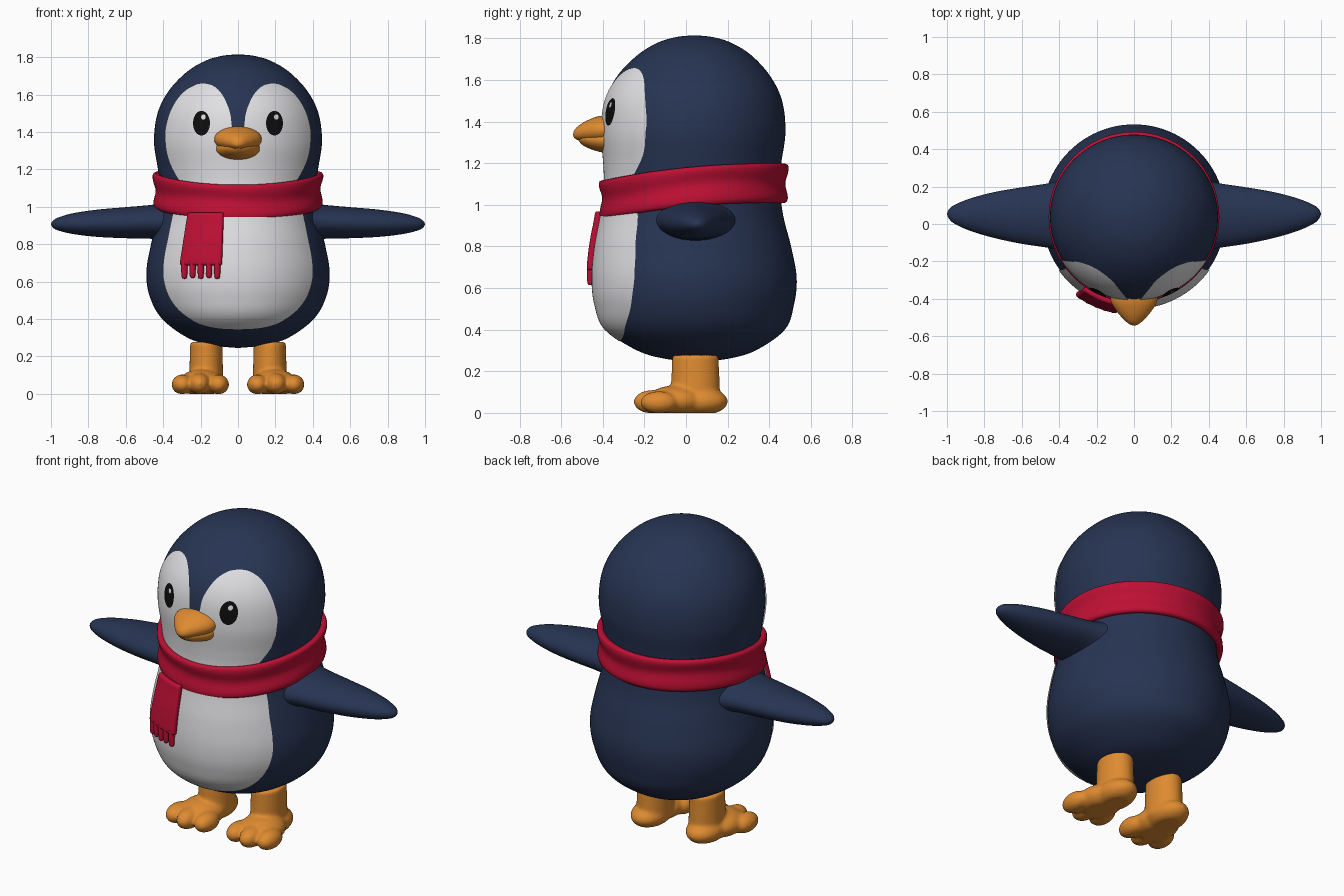
import bpy, bmesh, math
from mathutils import Vector, Matrix

if "Cube" in bpy.data.objects:
    bpy.data.objects.remove(bpy.data.objects["Cube"], do_unlink=True)


def material(name, rgb):
    m = bpy.data.materials.new(name)
    m.use_nodes = True
    m.diffuse_color = (*rgb, 1)
    m.node_tree.nodes["Principled BSDF"].inputs["Base Color"].default_value = (*rgb, 1)
    return m


NAVY = material("navy feathers", (0.02, 0.034, 0.085))
WHITE = material("white feathers", (0.75, 0.75, 0.77))
RED = material("red wool", (0.52, 0.005, 0.035))
ORANGE = material("orange skin", (0.74, 0.26, 0.03))
BLACK = material("black eye", (0.004, 0.004, 0.004))


def finish(name, bm, mat):
    bmesh.ops.recalc_face_normals(bm, faces=bm.faces)
    for f in bm.faces:
        f.smooth = True
    me = bpy.data.meshes.new(name)
    bm.to_mesh(me)
    bm.free()
    me.materials.append(mat)
    ob = bpy.data.objects.new(name, me)
    bpy.context.collection.objects.link(ob)
    return ob


def mirror(ob):
    ob.modifiers.new("mirror", "MIRROR")
    return ob


def grid(name, rows, mat, ring=False, loop=False, caps=False):
    """Skin rows of points; ring closes each row, loop joins last row to first."""
    bm = bmesh.new()
    vs = [[bm.verts.new(p) for p in r] for r in rows]
    n, m = len(vs), len(vs[0])
    for i in range(n if loop else n - 1):
        a, b = vs[i], vs[(i + 1) % n]
        for j in range(m if ring else m - 1):
            k = (j + 1) % m
            bm.faces.new((a[j], a[k], b[k], b[j]))
    if caps:
        bm.faces.new(vs[0])
        bm.faces.new(vs[-1])
    return finish(name, bm, mat)


def spline(pts, steps=8):
    """Smooth curve through tuples of any size."""
    p = [Vector(q) for q in pts]
    p = [p[0]] + p + [p[-1]]
    out = []
    for i in range(1, len(p) - 2):
        a, b, c, d = p[i - 1:i + 3]
        for s in range(steps):
            t = s / steps
            out.append(0.5 * (2 * b + (c - a) * t + (2 * a - 5 * b + 4 * c - d) * t ** 2
                              + (3 * b - a - 3 * c + d) * t ** 3))
    return out + [p[-2]]


def loft(name, stations, mat, axis, sides=48):
    """Elliptical rings along an axis; station = (position, centre, centre, radius, radius)."""
    rows = []
    for s, u, v, ru, rv in spline(stations):
        row = []
        for k in range(sides):
            a = math.tau * k / sides
            p = [u + ru * math.cos(a), v + rv * math.sin(a)]
            p.insert(axis, s)
            row.append(p)
        rows.append(row)
    return grid(name, rows, mat, ring=True, caps=True)


# Body and head in one smooth skin: height, centre x, centre y, radius x, radius y
BODY = [(.245, 0, .05, .001, .001), (.26, 0, .05, .14, .15), (.30, 0, .05, .27, .285),
        (.40, 0, .045, .405, .43), (.52, 0, .042, .472, .477), (.65, 0, .042, .49, .49),
        (.80, 0, .035, .465, .47), (.95, 0, .03, .43, .437), (1.1, 0, .03, .415, .42),
        (1.2, 0, .033, .428, .425), (1.35, 0, .037, .449, .441), (1.5, 0, .037, .43, .425),
        (1.62, 0, .037, .37, .367), (1.72, 0, .04, .275, .273), (1.78, 0, .04, .176, .175),
        (1.807, 0, .04, .085, .085), (1.815, 0, .04, .001, .001)]
loft("body", BODY, NAVY, 2, 96)
SKIN = spline(BODY)


def on_front(x, z, off):
    """Point on the front of the body, raised by off."""
    for a, b in zip(SKIN, SKIN[1:]):
        if a[0] <= z <= b[0]:
            break
    s = a.lerp(b, (z - a[0]) / (b[0] - a[0]))
    q = max(0, 1 - (x / (s[3] + off)) ** 2)
    return (x, s[2] - (s[4] + off) * math.sqrt(q), z)


def plate(name, spans, mat, off, cols=24):
    """Thin plate on the front; each span = (height, from x, to x)."""
    rows = [[on_front(x0 + (x1 - x0) * j / cols, z, off) for j in range(cols + 1)]
            for z, x0, x1 in spans]
    return grid(name, rows, mat)


def oval(x, z, w, h, n=20):
    angles = [math.pi * (i / n - 0.5) for i in range(n + 1)]
    return [(z + h * math.sin(a), x - w * math.cos(a), x + w * math.cos(a)) for a in angles]


# White face and belly
face = spline([(1.08, 0, .28), (1.2, 0, .35), (1.28, 0, .38), (1.36, 0, .39), (1.42, .03, .388),
               (1.5, .042, .367), (1.57, .068, .33), (1.62, .1, .285), (1.65, .14, .235),
               (1.66, .185, .19)])
mirror(plate("face_patch", [(z, max(0, a), b) for z, a, b in face], WHITE, .006))
belly = spline([(.345, 0, .02), (.352, 0, .12), (.38, 0, .22), (.44, 0, .31), (.52, 0, .37),
                (.62, 0, .4), (.72, 0, .397), (.85, 0, .372), (1.0, 0, .34), (1.08, 0, .31)])
mirror(plate("belly_patch", belly, WHITE, .006))

# Eyes with a small highlight
for side, s in (("left", 1), ("right", -1)):
    plate(side + "_eye", oval(.195 * s, 1.447, .045, .066), BLACK, .013)
    plate(side + "_eye_highlight", oval(.195 * s + .01, 1.48, .012, .014), WHITE, .019, 8)

# Beak halves meeting in a mouth crease
loft("upper_beak", [(-.33, 0, 1.362, .128, .07), (-.41, 0, 1.36, .124, .068),
                    (-.47, 0, 1.354, .09, .054), (-.515, 0, 1.346, .05, .036),
                    (-.537, 0, 1.34, .022, .018), (-.543, 0, 1.338, .001, .001)], ORANGE, 1)
loft("lower_beak", [(-.33, 0, 1.315, .12, .064), (-.40, 0, 1.312, .115, .06),
                    (-.46, 0, 1.314, .083, .045), (-.5, 0, 1.318, .048, .028),
                    (-.525, 0, 1.322, .001, .001)], ORANGE, 1)

# Wings held straight out
mirror(loft("wings", [(.36, .045, .922, .2, .11), (.45, .045, .92, .174, .092),
                      (.6, .045, .915, .151, .083), (.75, .048, .912, .122, .073),
                      (.88, .05, .91, .085, .056), (.96, .052, .908, .05, .035),
                      (.99, .053, .907, .024, .018), (1.0, .053, .907, .001, .001)], NAVY, 0))

# Scarf band: folded cross-section swept around the neck, lower at the front
FOLD = [(-.06, -.09), (-.06, .09), (-.012, .1), (.0, .085), (-.004, .05), (-.024, .01),
        (-.012, -.03), (-.002, -.07), (-.015, -.1)]
rows = []
for i in range(96):
    a = math.tau * i / 96
    s = math.sin(a)
    mid = 1.087 + .04 * s - .025 * s * s
    row = []
    for dr, dz in FOLD:
        wave = .008 * math.sin(3 * a + 1) if abs(dz) < .06 else 0
        r = .459 + dr
        row.append((r * math.cos(a), .037 + r * s, mid + dz + wave))
    rows.append(row)
band = grid("scarf_band", rows, RED, ring=True, loop=True)
band.modifiers.new("soften", "SUBSURF").levels = 1

# Hanging scarf end with fringe
rows = []
for i in range(15):
    t = i / 14
    z = .97 - .285 * t
    rows.append([on_front(-.265 - .045 * t + (.19 + .035 * t) * j / 12, z, .024)
                 for j in range(13)])
tail = grid("scarf_end", rows, RED)
thick = tail.modifiers.new("thickness", "SOLIDIFY")
thick.thickness = .034
thick.offset = 0
tail.modifiers.new("soften", "SUBSURF").levels = 1
for i in range(5):
    x = -.287 + .044 * i
    y = on_front(x, .68, .026)[1]
    low = .615 + .004 * (i % 2)
    loft("fringe_%d" % (i + 1), [(low, x, y, .001, .001), (low + .006, x, y, .013, .012),
                                 (.66, x, y, .017, .015), (.71, x, y, .017, .014)], RED, 2, 12)

# Legs and three-toed feet fused into one soft form
bm = bmesh.new()
bmesh.ops.create_cone(bm, cap_ends=True, segments=32, radius1=.092, radius2=.086, depth=.235,
                      matrix=Matrix.Translation((.17, .045, .16)) @ Matrix.Diagonal((1, 1.3, 1, 1)))
for centre, size in [((.18, .06, .055), (.1, .142, .07)), ((.195, -.05, .058), (.12, .14, .074)),
                     ((.105, -.14, .05), (.057, .09, .054)), ((.205, -.16, .053), (.057, .092, .057)),
                     ((.298, -.13, .05), (.057, .09, .054))]:
    bmesh.ops.create_uvsphere(bm, u_segments=32, v_segments=20, radius=1,
                              matrix=Matrix.Translation(centre) @ Matrix.Diagonal((*size, 1)))
for v in bm.verts:
    v.co.z = max(0, v.co.z)
feet = finish("feet", bm, ORANGE)
fuse = feet.modifiers.new("fuse", "REMESH")
fuse.mode = "VOXEL"
fuse.voxel_size = .01
fuse.use_smooth_shade = True
soft = feet.modifiers.new("soften", "SMOOTH")
soft.factor = .5
soft.iterations = 6
mirror(feet)
